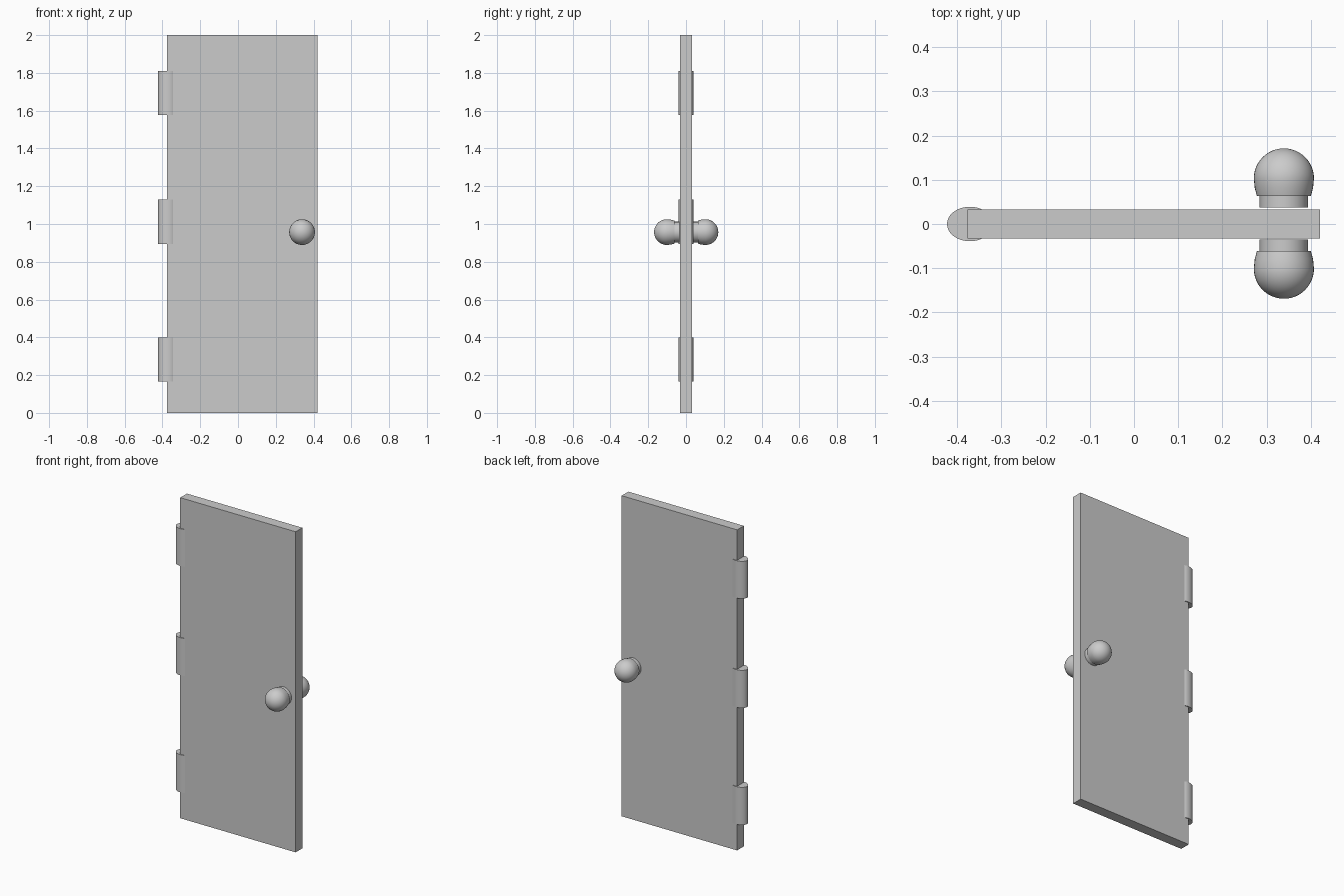
import bpy, bmesh, math
from mathutils import Matrix

if "Cube" in bpy.data.objects:
    bpy.data.objects.remove(bpy.data.objects["Cube"])


def finish(bm, name, smooth=True):
    bmesh.ops.recalc_face_normals(bm, faces=bm.faces)
    mesh = bpy.data.meshes.new(name)
    bm.to_mesh(mesh)
    bm.free()
    ob = bpy.data.objects.new(name, mesh)
    bpy.context.collection.objects.link(ob)
    if smooth:
        bpy.ops.object.select_all(action='DESELECT')
        ob.select_set(True)
        bpy.context.view_layer.objects.active = ob
        bpy.ops.object.shade_smooth_by_angle(angle=math.radians(35))
    return ob


# Door panel
bm = bmesh.new()
bmesh.ops.create_cube(bm, size=1, matrix=Matrix.Translation((0.0225, 0, 1))
                      @ Matrix.Diagonal((0.797, 0.066, 2, 1)))
finish(bm, "door_panel", smooth=False)


# Oval hinge barrels on the left edge
def hinge(name, z0, z1):
    bm = bmesh.new()
    place = Matrix.Translation((-0.371, 0, (z0 + z1) / 2))
    bmesh.ops.create_cone(bm, cap_ends=True, segments=32, radius1=1, radius2=1, depth=1,
                          matrix=place @ Matrix.Diagonal((0.052, 0.039, z1 - z0, 1)))
    finish(bm, name)


for name, z0, z1 in (("lower_hinge", 0.165, 0.40),
                     ("middle_hinge", 0.895, 1.13),
                     ("upper_hinge", 1.577, 1.81)):
    hinge(name, z0, z1)


# Round knob with a neck, turned about the y axis
def knob(name, side):
    profile = [(0, 0.036), (0.055, 0.036), (0.055, 0.062), (0.061, 0.062), (0.066, 0.081)]
    for i in range(13):
        a = math.pi / 2 * i / 12
        profile.append((0.068 * math.cos(a), 0.102 + 0.068 * math.sin(a)))
    bm = bmesh.new()
    verts = [bm.verts.new((r, side * y, 0)) for r, y in profile]
    edges = [bm.edges.new(pair) for pair in zip(verts, verts[1:])]
    bmesh.ops.spin(bm, geom=verts + edges, cent=(0, 0, 0), axis=(0, 1, 0),
                   angle=math.tau, steps=40, use_merge=True)
    bmesh.ops.remove_doubles(bm, verts=bm.verts, dist=1e-5)
    bmesh.ops.translate(bm, verts=bm.verts, vec=(0.339, 0.001, 0.957))
    finish(bm, name)


knob("front_knob", -1)
knob("back_knob", 1)
